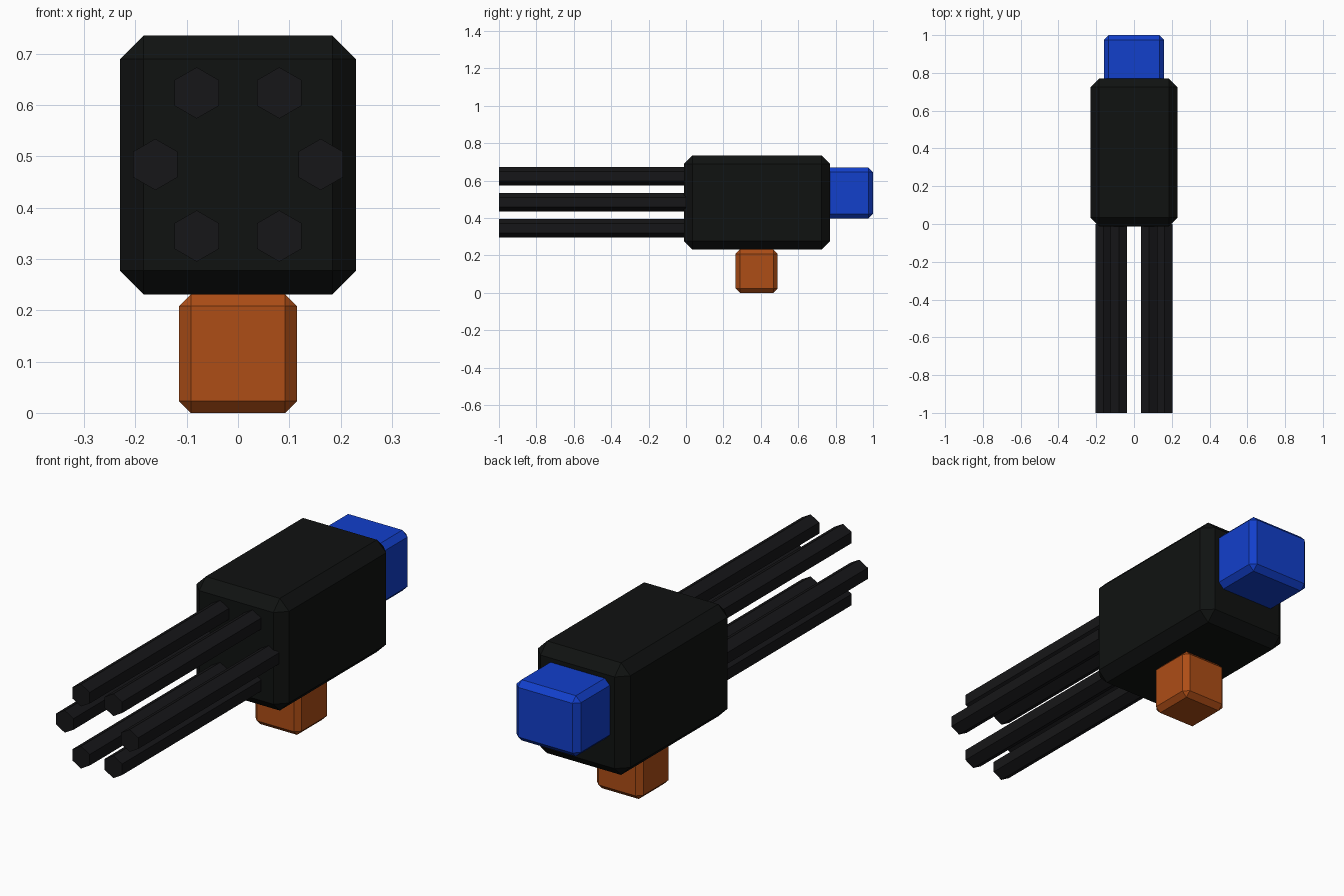
import bpy
import bmesh
from math import sin, cos, radians
from mathutils import Matrix

if "Cube" in bpy.data.objects:
    bpy.data.objects.remove(bpy.data.objects["Cube"])


def material(name, rgb):
    mat = bpy.data.materials.new(name)
    mat.diffuse_color = (*rgb, 1)
    mat.use_nodes = True
    mat.node_tree.nodes["Principled BSDF"].inputs["Base Color"].default_value = mat.diffuse_color
    return mat


def finish(name, bm, mat):
    bmesh.ops.recalc_face_normals(bm, faces=bm.faces)
    mesh = bpy.data.meshes.new(name)
    bm.to_mesh(mesh)
    bm.free()
    mesh.materials.append(mat)
    obj = bpy.data.objects.new(name, mesh)
    bpy.context.collection.objects.link(obj)
    return obj


def chamfered_box(name, lo, hi, chamfer, mat):
    size = [b - a for a, b in zip(lo, hi)]
    mid = [(a + b) / 2 for a, b in zip(lo, hi)]
    bm = bmesh.new()
    bmesh.ops.create_cube(bm, size=1, matrix=Matrix.Translation(mid) @ Matrix.Diagonal((*size, 1)))
    bmesh.ops.bevel(bm, geom=bm.edges[:], offset=chamfer, offset_type='OFFSET',
                    segments=1, profile=0.5, affect='EDGES')
    return finish(name, bm, mat)


def barrel(name, x, z, y0, y1, radius, mat):
    # Six-sided rod along y, with a corner pointing up
    bm = bmesh.new()
    ring = [bm.verts.new((x + radius * sin(radians(60 * i)), y0, z + radius * cos(radians(60 * i))))
            for i in range(6)]
    face = bm.faces.new(ring)
    ext = bmesh.ops.extrude_face_region(bm, geom=[face], use_keep_orig=True)
    verts = [v for v in ext["geom"] if isinstance(v, bmesh.types.BMVert)]
    bmesh.ops.translate(bm, verts=verts, vec=(0, y1 - y0, 0))
    return finish(name, bm, mat)


black = material("body_black", (0.005, 0.006, 0.0055))
dark = material("barrel_dark", (0.008, 0.008, 0.009))
orange = material("mount_orange", (0.42, 0.075, 0.008))
blue = material("rear_blue", (0.006, 0.05, 0.6))

# Main housing, lower mount and rear block
chamfered_box("housing", (-0.23, -0.012, 0.231), (0.23, 0.77, 0.735), 0.046, black)
chamfered_box("lower_mount", (-0.115, 0.265, 0), (0.115, 0.49, 0.231), 0.023, orange)
chamfered_box("rear_block", (-0.16, 0.73, 0.397), (0.16, 1.0, 0.67), 0.025, blue)

# Ring of six barrels
for i in range(6):
    a = radians(60 * i)
    barrel(f"barrel_{i + 1}", 0.161 * cos(a), 0.484 + 0.161 * sin(a), -1.0, 0.0, 0.05, dark)
